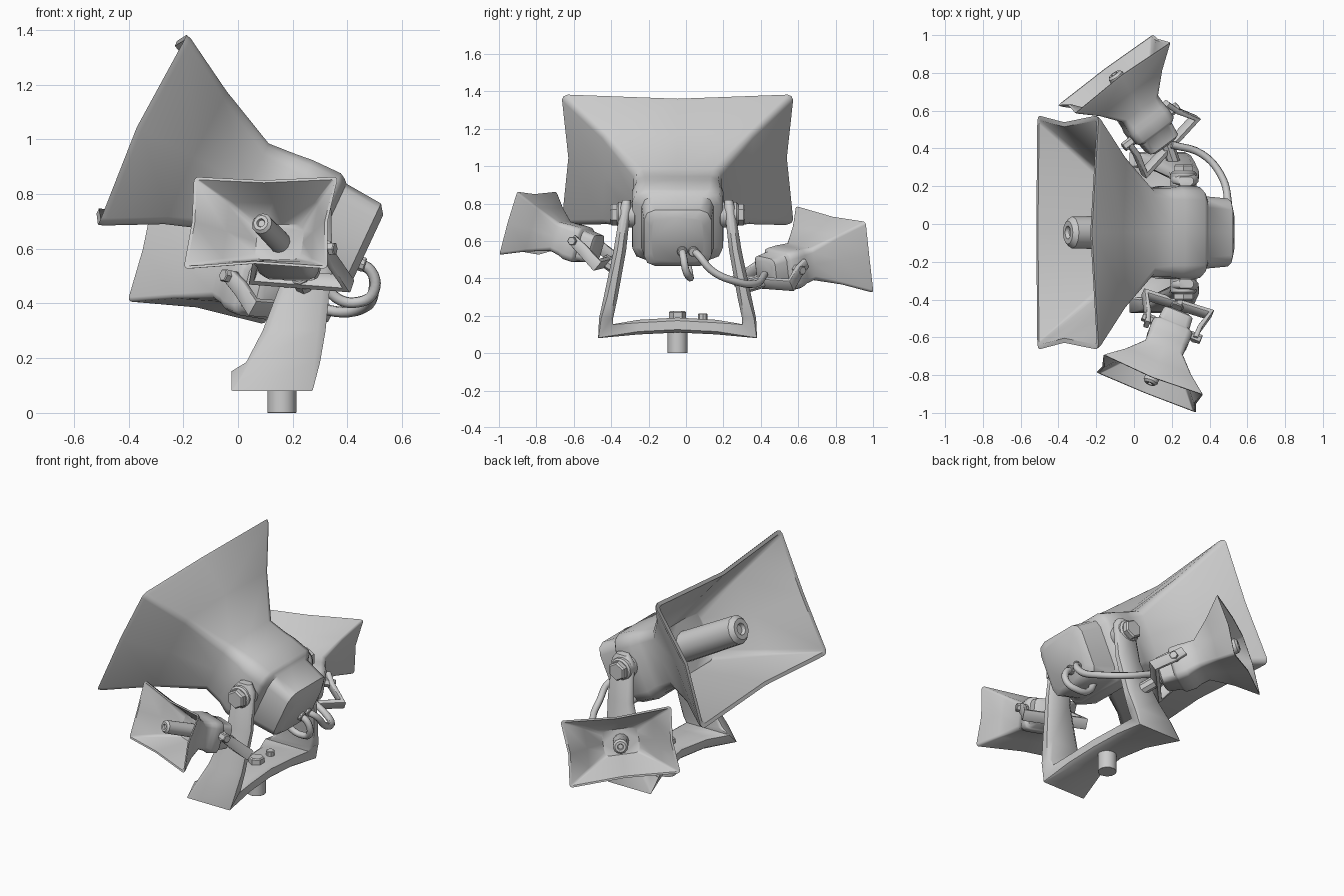
import bpy, bmesh, math
from mathutils import Vector, Matrix

if "Cube" in bpy.data.objects:
    bpy.data.objects.remove(bpy.data.objects["Cube"])


def loft(name, rings, mat=Matrix(), angle=35):
    """Skin a list of equal-sized point rings and cap both ends."""
    bm = bmesh.new()
    vs = [[bm.verts.new(mat @ Vector(p)) for p in ring] for ring in rings]
    n = len(vs[0])
    for a, b in zip(vs, vs[1:]):
        for i in range(n):
            bm.faces.new((a[i], a[(i + 1) % n], b[(i + 1) % n], b[i]))
    bm.faces.new(vs[0])
    bm.faces.new(vs[-1])
    bmesh.ops.recalc_face_normals(bm, faces=bm.faces)
    me = bpy.data.meshes.new(name)
    bm.to_mesh(me)
    bm.free()
    ob = bpy.data.objects.new(name, me)
    bpy.context.collection.objects.link(ob)
    bpy.ops.object.select_all(action='DESELECT')
    ob.select_set(True)
    bpy.context.view_layer.objects.active = ob
    bpy.ops.object.shade_smooth_by_angle(angle=math.radians(angle))
    return ob


def frame(origin, y, z):
    """Matrix whose Z follows z and whose Y leans towards y."""
    z = Vector(z).normalized()
    y = Vector(y)
    y = (y - z * y.dot(z)).normalized()
    m = Matrix((y.cross(z), y, z)).transposed().to_4x4()
    m.translation = Vector(origin)
    return m


def circle(r, z, n=12, cy=0):
    return [(r * math.cos(2 * math.pi * i / n), cy + r * math.sin(2 * math.pi * i / n), z) for i in range(n)]


def cyl(name, p0, p1, r, n=12, bevel=.15):
    p0, p1 = Vector(p0), Vector(p1)
    d = p1 - p0
    up = (1, 0, 0) if abs(d.normalized().x) < .7 else (0, 0, 1)
    L, c = d.length, r * bevel
    loft(name, [circle(r - c, 0, n), circle(r, c, n), circle(r, L - c, n), circle(r - c, L, n)], frame(p0, up, d))


def rounded(b, w, h, c, r, px=1.0, py=1.0, fwd=0.0):
    """Rounded rectangle with pinched edge midpoints, b behind the mouth."""
    q = [(w, h - r), (w - .3 * r, h - .3 * r), (w - r, h)]
    pts = [(w * px, 0, fwd)]
    pts += [(x, y, 0) for x, y in q] + [(0, h * py, fwd)]
    pts += [(-x, y, 0) for x, y in q[::-1]] + [(-w * px, 0, fwd)]
    pts += [(-x, -y, 0) for x, y in q] + [(0, -h * py, fwd)]
    pts += [(x, -y, 0) for x, y in q[::-1]]
    return [(x, y + c, f - b) for x, y, f in pts]


def horn(name, mouth, up, axis, s):
    m = frame(mouth, up, axis) @ Matrix.Scale(s, 4)
    # driver, neck, flare, lip and inner flare in one skin
    prof = [(.93, .14, .13, -.04, .05), (.905, .18, .165, -.04, .06), (.76, .192, .182, -.045, .06),
            (.745, .225, .197, -.045, .07), (.725, .242, .208, -.045, .07), (.61, .245, .208, -.045, .07),
            (.55, .235, .192, -.035, .06), (.44, .235, .178, -.028, .05), (.22, .405, .268, -.01, .03, .97, .95, .01),
            (.02, .608, .377, 0, .03, .945, .91, .022), (0, .618, .383, 0, .03, .945, .91, .022),
            (0, .592, .36, 0, .02, .945, .91, .022), (.22, .385, .25, -.01, .03, .97, .95, .01),
            (.43, .20, .145, -.03, .05)]
    loft(name + "_body", [rounded(*p) for p in prof], m, 48)
    # central tube
    loft(name + "_tube", [circle(.09, -.44, cy=-.03), circle(.085, -.025), circle(.062, 0),
                          circle(.035, 0), circle(.028, -.02)], m)


def bracket(name, half, mat=Matrix(), cy=0):
    """U-shaped strap; half = (outer y, outer z, inner y, inner z, x, half width, chamfer) down to the middle."""
    secs = half + [(-s[0], s[1], -s[2], *s[3:]) for s in half[-2::-1]]
    rings = []
    for oy, oz, iy, iz, x, a, c in secs:
        p, q = 1 - .5 * c, 1 - c
        ring = [(1, q), (p, 1), (-p, 1), (-1, q), (-1, -q), (-p, -1), (p, -1), (1, -q)]
        rings.append([(x + a * u, cy + (oy + iy) / 2 + (oy - iy) / 2 * v, (oz + iz) / 2 + (oz - iz) / 2 * v)
                      for u, v in ring])
    loft(name, rings, mat, 50)


CY = -.045
# three horns
horn("main_horn", (-.35, CY, 1.035), (.423, 0, .906), (-.906, 0, .423), 1)
horn("front_horn", (.083, -.845, .695), (.04, .10, .33), (-.357, -.887, .292), .457)
horn("back_horn", (-.105, .795, .555), (.09, -.04, .36), (-.556, .80, .227), .51)

# main yoke
bracket("main_yoke", [(-.295, .82, -.25, .82, .275, .04, .6), (-.305, .78, -.25, .78, .27, .07, .6),
                      (-.342, .55, -.275, .55, .265, .08, .6), (-.395, .30, -.32, .30, .205, .115, .5),
                      (-.42, .185, -.345, .185, .165, .135, .3), (-.425, .08, -.345, .155, .125, .148, .06),
                      (-.21, .10, -.21, .178, .15, .115, .4), (0, .11, 0, .19, .16, .10, .4)], cy=CY)
for s in (-1, 1):
    cyl("yoke_washer", (.262, CY + s * .22, .74), (.262, CY + s * .325, .74), .068, 16)
    cyl("yoke_bolt", (.262, CY + s * .31, .74), (.262, CY + s * .36, .74), .058, 6)

# mounting post and base screws
cyl("mount_post", (.16, CY, 0), (.16, CY, .18), .053, 16, .02)
cyl("post_nut", (.16, CY, .17), (.16, CY, .225), .045, 6)
cyl("base_screw", (.16, .09, .15), (.16, .09, .212), .025, 8)


def small_mount(name, pivot, base, w, k, arm):
    pivot, base, w = Vector(pivot), Vector(base), Vector(w).normalized()
    m = frame(pivot, w, pivot - base)
    L = (base - pivot).length
    # strap from both driver sides to the yoke arm
    bracket(name + "_yoke", [(-.145 * k, .03, -.12 * k, .03, 0, .026, .2),
                             (-.155 * k, -.05, -.13 * k, -.05, 0, .03, .2),
                             (-.195 * k, -L - .012, -.168 * k, -L + .014, 0, .032, .2),
                             (0, -L - .012, 0, -L + .014, 0, .032, .2)], m)
    for s in (-1, 1):
        cyl(name + "_pivot_bolt", pivot + w * s * .10 * k, pivot + w * s * .168 * k, .025, 6)
    # fixing bolt into the arm of the main yoke
    cyl(name + "_fixing_bolt", base + (pivot - base) * .15, arm, .035, 8)


small_mount("front_horn", (.20, -.55, .60), (.23, -.425, .485), (.93, -.375, 0), 1, (.25, -.36, .44))
small_mount("back_horn", (.089, .515, .472), (.19, .415, .375), (.5, .38, -.11), 1.1, (.22, .30, .35))


def cable(name, pts):
    cu = bpy.data.curves.new(name, 'CURVE')
    cu.dimensions = '3D'
    cu.bevel_depth = .02
    cu.bevel_resolution = 2
    cu.resolution_u = 5
    cu.use_fill_caps = True
    sp = cu.splines.new('BEZIER')
    sp.bezier_points.add(len(pts) - 1)
    for bp, p in zip(sp.bezier_points, pts):
        bp.co = p
        bp.handle_left_type = bp.handle_right_type = 'AUTO'
    bpy.context.collection.objects.link(bpy.data.objects.new(name, cu))


# cables from the main driver
cable("back_horn_cable", [(.42, .04, .55), (.485, .07, .52), (.495, .14, .44), (.46, .26, .385),
                          (.36, .37, .37), (.20, .42, .42)])
cable("loop_cable", [(.42, -.02, .55), (.485, -.015, .52), (.495, 0, .44), (.44, .02, .405),
                     (.36, .02, .42), (.29, 0, .52)])
for y in (.04, -.02):
    cyl("cable_gland", (.40, y, .56), (.465, y, .54), .028, 10)
